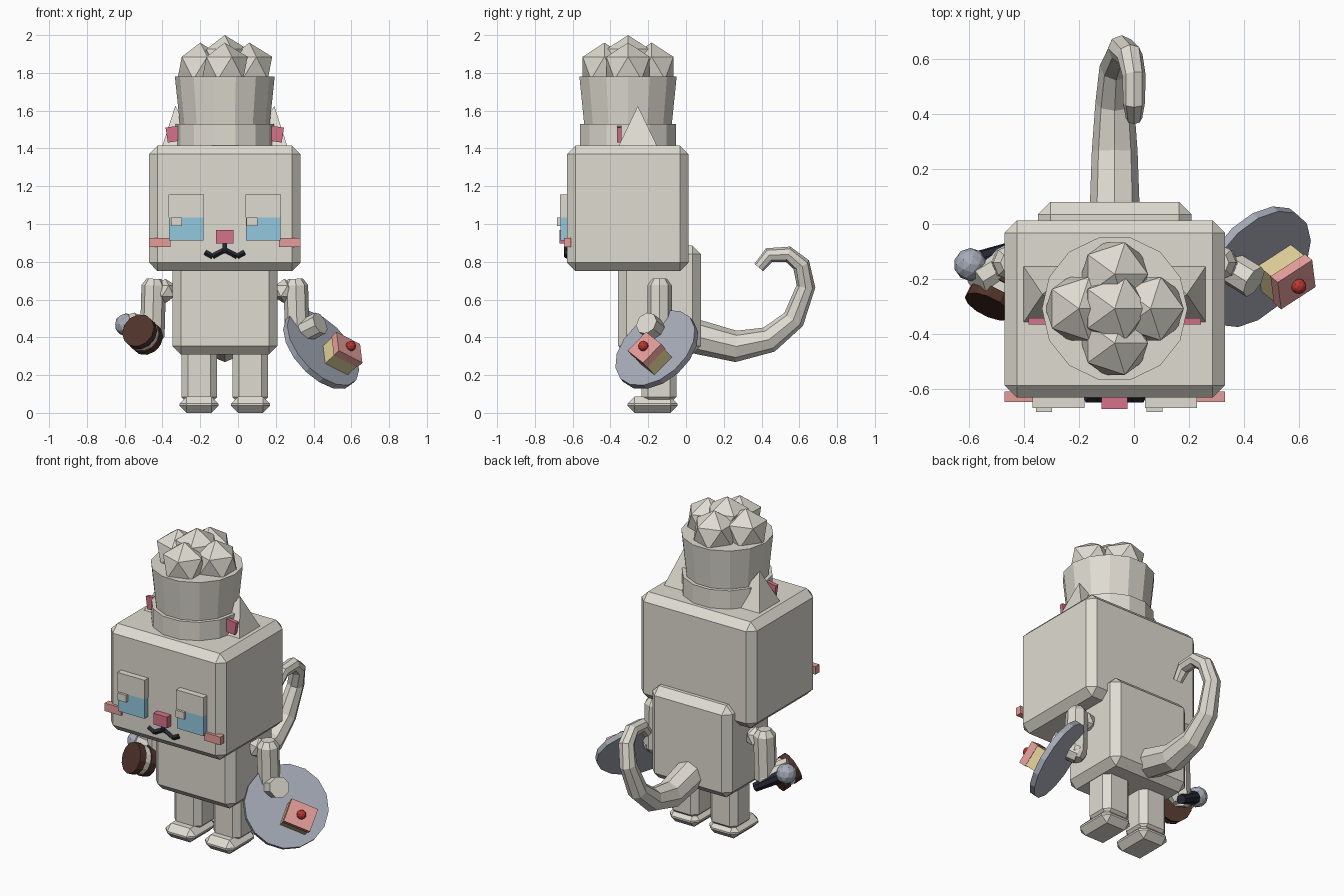
import bpy, bmesh, math
from mathutils import Vector, Matrix

if "Cube" in bpy.data.objects:
    bpy.data.objects.remove(bpy.data.objects["Cube"])

CX = -0.07  # symmetry plane of the figure


def mat(name, r, g, b):
    m = bpy.data.materials.new(name)
    m.diffuse_color = (r, g, b, 1)
    m.use_nodes = True
    m.node_tree.nodes["Principled BSDF"].inputs["Base Color"].default_value = m.diffuse_color
    return m


FUR = mat("warm_white", .74, .71, .64)
BLUE = mat("sky_blue", .29, .58, .74)
ROSE = mat("rose", .66, .17, .25)
PINK = mat("soft_pink", .78, .34, .32)
YELLOW = mat("sponge_yellow", .74, .62, .32)
BROWN = mat("cocoa_brown", .08, .033, .024)
DARK = mat("charcoal", .02, .022, .036)
GREY = mat("blue_grey", .38, .41, .48)
RED = mat("cherry_red", .5, .04, .03)


def finish(name, bm, material):
    bmesh.ops.recalc_face_normals(bm, faces=bm.faces[:])
    me = bpy.data.meshes.new(name)
    bm.to_mesh(me)
    bm.free()
    me.materials.append(material)
    ob = bpy.data.objects.new(name, me)
    bpy.context.collection.objects.link(ob)
    return ob


def box(name, lo, hi, material, bevel=0, frame=None):
    """Chamfered box; the optional frame matrix places it."""
    lo, hi = Vector(lo), Vector(hi)
    bm = bmesh.new()
    bmesh.ops.create_cube(bm, size=1)
    for v in bm.verts:
        v.co = (lo + hi) / 2 + v.co * (hi - lo)
    if bevel:
        bmesh.ops.bevel(bm, geom=bm.edges[:], offset=bevel, segments=1, affect='EDGES')
    if frame:
        bm.transform(frame)
    return finish(name, bm, material)


def tube(name, pts, radii, sides, material):
    """Faceted tube through points, with flat caps."""
    pts = [Vector(p) for p in pts]
    bm, rings = bmesh.new(), []
    for i, (p, r) in enumerate(zip(pts, radii)):
        t = (pts[min(i + 1, len(pts) - 1)] - pts[max(i - 1, 0)]).normalized()
        a = Vector((1, 0, 0))
        a = (a - t * a.dot(t)).normalized()
        b = t.cross(a)
        rings.append([bm.verts.new(p + r * (a * math.cos(k * math.tau / sides) + b * math.sin(k * math.tau / sides)))
                      for k in range(sides)])
    for q, w in zip(rings, rings[1:]):
        for k in range(sides):
            j = (k + 1) % sides
            bm.faces.new((q[k], q[j], w[j], w[k]))
    bm.faces.new(rings[0])
    bm.faces.new(rings[-1])
    return finish(name, bm, material)


def capsule(name, p, q, r, material=FUR, c=.035):
    p, q = Vector(p), Vector(q)
    d = (q - p).normalized() * c
    return tube(name, [p, p + d, q - d, q], [r * .6, r, r, r * .6], 8, material)


def ball(name, p, r, material, level=1):
    bm = bmesh.new()
    bmesh.ops.create_icosphere(bm, subdivisions=level, radius=r, matrix=Matrix.Translation(p))
    return finish(name, bm, material)


# head and body
box("head", (CX - .4, -.63, .75), (CX + .4, .013, 1.415), FUR, .045)
box("body", (CX - .278, -.36, .31), (CX + .278, .08, .885), FUR, .045)

# mirrored parts: s is the side
for s, side in ((-1, "left"), (1, "right")):
    def at(x, y, z):
        return (CX + s * x, y, z)

    def pair(name, x0, x1, y0, y1, z0, z1, m, bev=0):
        a, b = sorted((CX + s * x0, CX + s * x1))
        return box(side + "_" + name, (a, y0, z0), (b, y1, z1), m, bev)

    pair("leg", .04, .23, -.235, -.05, .05, .36, FUR, .035)
    pair("foot", .033, .24, -.31, -.045, 0, .087, FUR, .038)
    ball(side + "_shoulder", at(.315, -.14, .645), .065, FUR)
    capsule(side + "_upper_arm", at(.375, -.14, .71), at(.385, -.14, .37), .065)
    tube(side + "_forearm", [at(.375, -.13, .41), at(.505, -.21, .475)], [.06, .062], 8, FUR)
    # ears: leaning pyramids with a tilted inner panel
    bm = bmesh.new()
    base = [bm.verts.new(at(.23 + i * .105, -.255 + j * .108, 1.4)) for i, j in ((-1, -1), (1, -1), (1, 1), (-1, 1))]
    tip = bm.verts.new(at(.262, -.255, 1.625))
    bm.faces.new(base)
    for k in range(4):
        bm.faces.new((base[k], base[(k + 1) % 4], tip))
    finish(side + "_ear", bm, FUR)
    box(side + "_inner_ear", (-.05, -.012, -.04), (.05, .012, .04), ROSE, 0,
        Matrix.Translation(at(.258, -.353, 1.478)) @ Matrix.Rotation(s * .15, 4, 'Y'))
    # face
    pair("eyelid", .11, .298, -.668, -.62, 1.035, 1.155, FUR)
    pair("iris", .113, .295, -.664, -.62, .912, 1.035, BLUE)
    pair("blush", .288, .4, -.646, -.608, .877, .927, PINK)
    hx = CX + s * .2 - .055
    box(side + "_eye_glint", (hx - .03, -.682, .99), (hx + .028, -.65, 1.035), FUR)
    # mouth: three short strokes curving up to each side
    curve = [(0, .862), (.035, .845), (.065, .828), (.105, .85)]
    for k, ((xa, za), (xb, zb)) in enumerate(zip(curve, curve[1:])):
        tube(f"{side}_mouth_{k}", [at(xa, -.633, za), at(xb, -.633, zb)], [.014, .014], 4, DARK)
box("nose", (CX - .047, -.67, .897), (CX + .047, -.62, .967), ROSE)
box("mouth_stem", (CX - .011, -.645, .85), (CX + .011, -.62, .9), DARK)

# hat: band, flared crown and puffs
HY = -.307
tube("hat_band", [(CX, HY, 1.39), (CX, HY, 1.53)], [.26, .26], 14, FUR)
tube("hat_crown", [(CX, HY, 1.5), (CX, HY, 1.78)], [.235, .264], 14, FUR)
ball("hat_puff_middle", (CX, HY, 1.865), .135, FUR)
for k, (dx, dy) in enumerate(((1, 0), (-1, 0), (0, 1), (0, -1))):
    ball(f"hat_puff_{k}", (CX + .13 * dx, HY + .125 * dy, 1.825), .135, FUR)

# curled tail
tail = [(-.07, .03, .41), (-.07, .07, .4), (-.07, .265, .352), (-.07, .44, .388), (-.065, .57, .495),
        (-.045, .635, .67), (-.015, .61, .785), (0, .54, .84), (0, .44, .835), (0, .385, .77)]
tube("tail", tail, [.09, .09, .083, .07, .06, .05, .047, .042, .04, .03], 8, FUR)

# plate with a slice of cake
n = Vector((.63, -.51, .58)).normalized()
pc = Vector((.44, -.155, .335))
tube("plate", [pc - n * .017, pc + n * .017], [.246, .246], 16, GREY)
u = Vector((.75, .51, -.41))
u = (u - n * u.dot(n)).normalized()
v = n.cross(u)
top = Vector((.59, -.22, .347))
frame = Matrix.Translation(top) @ Matrix((u, v, n)).transposed().to_4x4()
box("cake_sponge", (-.077, -.066, -.125), (.077, .066, -.04), YELLOW, 0, frame)
box("cake_icing", (-.081, -.07, -.042), (.081, .07, 0), PINK, 0, frame)
ball("cherry", top + n * .012, .028, RED, 2)

# sandwich biscuit
d = Vector((-.4, -.83, .38)).normalized()
bc = Vector((-.505, -.25, .414))
for name, a, b, r, m in (("biscuit_front", .018, .06, .092, BROWN), ("biscuit_cream", -.018, .018, .086, FUR),
                         ("biscuit_back", -.06, -.018, .092, BROWN)):
    tube(name, [bc + d * a, bc + d * b], [r, r], 12, m)

# handle with a round head
ball("round_head", (-.593, -.147, .467), .06, GREY, 2)
tube("handle", [(-.575, -.14, .455), (-.42, -.085, .36)], [.04, .028], 8, DARK)
